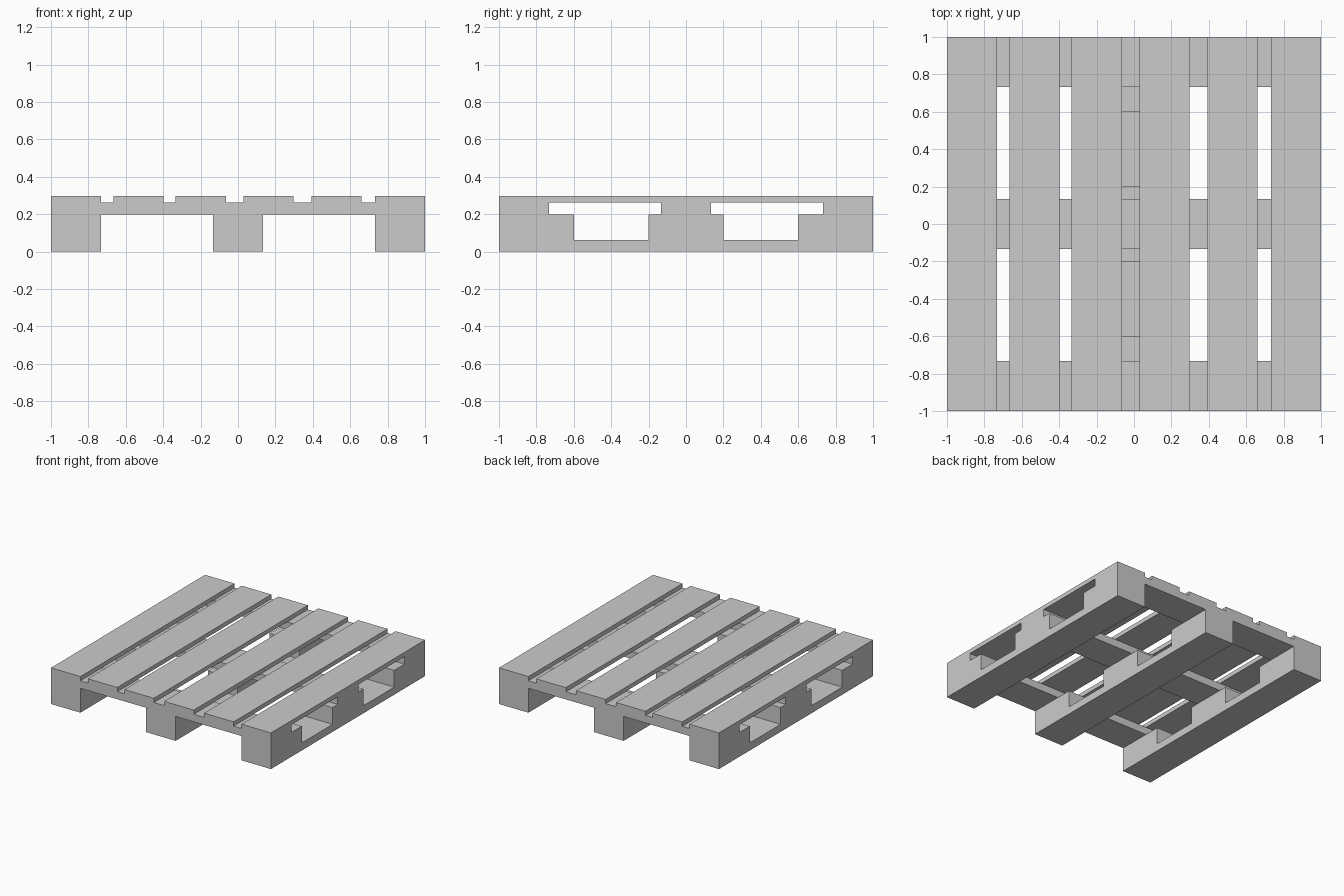
import bpy, bmesh

if "Cube" in bpy.data.objects:
    bpy.data.objects.remove(bpy.data.objects["Cube"])


def extrude_profile(name, profile, x0, x1):
    """Extrude a closed (y, z) profile along x."""
    bm = bmesh.new()
    face = bm.faces.new([bm.verts.new((x0, y, z)) for y, z in profile])
    ext = bmesh.ops.extrude_face_region(bm, geom=[face])
    verts = [v for v in ext["geom"] if isinstance(v, bmesh.types.BMVert)]
    bmesh.ops.translate(bm, verts=verts, vec=(x1 - x0, 0, 0))
    bmesh.ops.recalc_face_normals(bm, faces=bm.faces)
    mesh = bpy.data.meshes.new(name)
    bm.to_mesh(mesh)
    bm.free()
    obj = bpy.data.objects.new(name, mesh)
    bpy.context.collection.objects.link(obj)
    return obj


def board(name, x0, x1, y0, y1, z0, z1):
    return extrude_profile(name, [(y0, z0), (y1, z0), (y1, z1), (y0, z1)], x0, x1)


W = 0.268      # board width
RUNNER_H, CROSS_H, TOP_H = 0.2, 0.262, 0.297

# Bottom runners with two fork notches each
half = [(1, 0), (1, RUNNER_H), (0.6, RUNNER_H), (0.6, 0.062), (0.2, 0.062), (0.2, RUNNER_H)]
notched = half + [(-y, z) for y, z in reversed(half)]
for side, x in (("left", -1), ("middle", -W / 2), ("right", 1 - W)):
    extrude_profile(f"runner_{side}", notched, x, x + W)

# Cross boards lying over the runners
for side, y in (("front", -1), ("middle", -W / 2), ("back", 1 - W)):
    board(f"cross_board_{side}", -1, 1, y, y + W, RUNNER_H, CROSS_H)

# Top deck slats, slightly uneven spacing
for i, x in enumerate((-1, -0.665, -0.333, 0.03, 0.392, 1 - W)):
    board(f"deck_slat_{i + 1}", x, x + W, -1, 1, CROSS_H, TOP_H)
